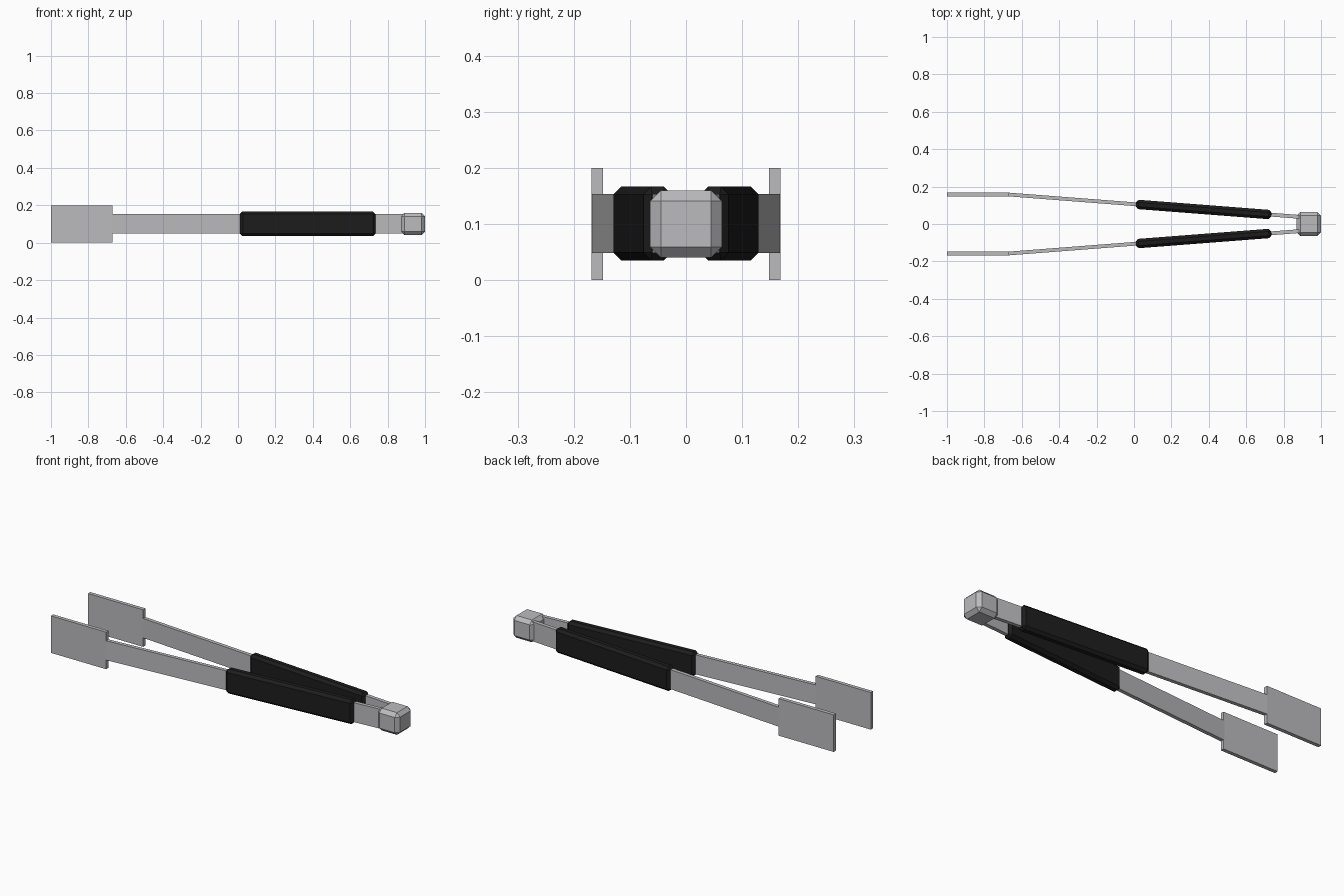
import bpy
import math
from mathutils import Matrix, Vector

cube = bpy.data.objects.get("Cube")
if cube:
    bpy.data.objects.remove(cube, do_unlink=True)


def material(name, colour):
    mat = bpy.data.materials.new(name)
    mat.use_nodes = True
    mat.diffuse_color = colour
    bsdf = next(n for n in mat.node_tree.nodes if n.type == 'BSDF_PRINCIPLED')
    bsdf.inputs["Base Color"].default_value = colour
    return mat


steel = material("brushed steel", (0.5, 0.5, 0.52, 1))
rubber = material("black rubber", (0.012, 0.012, 0.012, 1))


def box(name, centre, size, mat, angle=0.0, bevel=0.0):
    bpy.ops.mesh.primitive_cube_add(size=1)
    ob = bpy.context.object
    ob.name = name
    ob.data.transform(Matrix.Diagonal((*size, 1)))
    ob.location = centre
    ob.rotation_euler.z = angle
    ob.data.materials.append(mat)
    if bevel:
        mod = ob.modifiers.new("chamfer", 'BEVEL')
        mod.width = bevel
        mod.segments = 1
    return ob


MID = 0.101           # height of the centre line
THICK = 0.02          # sheet thickness

for side, label in ((1, "back"), (-1, "front")):
    # Straight arm runs from the paddle to inside the hinge cap
    start = Vector((-0.675, side * 0.158, MID))
    end = Vector((0.90, side * 0.037, MID))
    run = end - start
    angle = math.atan2(run.y, run.x)

    def along(x):
        return start + run * ((x - start.x) / run.x)

    box(label + "_paddle", (-0.835, side * 0.158, 0.1), (0.33, THICK, 0.2), steel)
    box(label + "_arm", (start + end) / 2, (run.length, THICK, 0.105), steel, angle)
    # Chamfered sleeve around the arm
    box(label + "_grip", along(0.372), (0.727, 0.05, 0.132), rubber, angle, 0.014)

# Chamfered cap joining the two arms
box("hinge_cap", (0.935, 0, 0.1), (0.13, 0.128, 0.12), steel, bevel=0.019)
